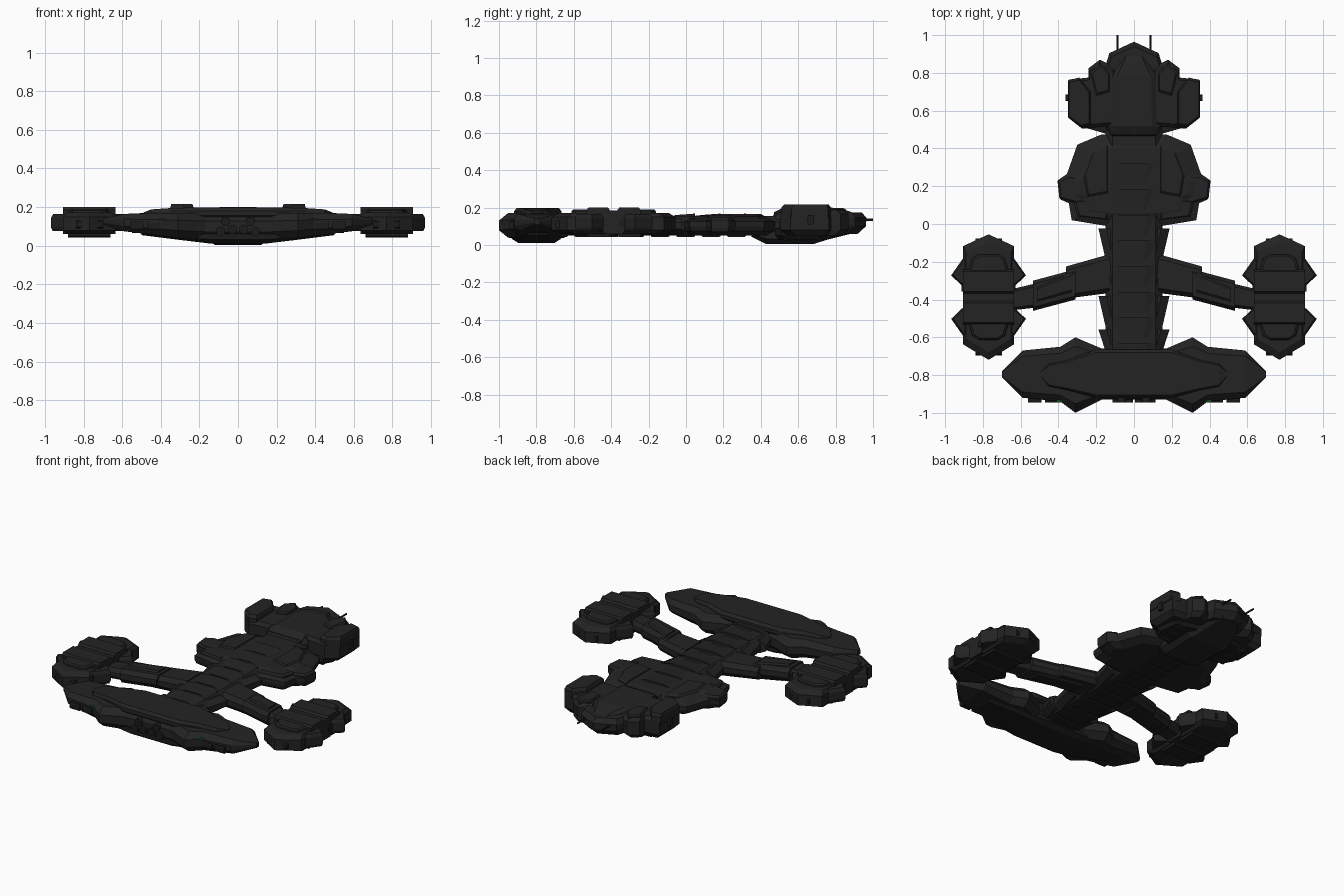
import bpy, bmesh, math
from mathutils import Vector, Matrix

if "Cube" in bpy.data.objects:
    bpy.data.objects.remove(bpy.data.objects["Cube"])

def mat(name, c):
    m = bpy.data.materials.new(name)
    m.diffuse_color = (*c, 1)
    m.use_nodes = True
    m.node_tree.nodes["Principled BSDF"].inputs["Base Color"].default_value = m.diffuse_color
    return m

HULL = mat("charcoal_hull", (0.017, 0.017, 0.017))
DARK = mat("dark_grey", (0.012, 0.012, 0.012))
GREEN = mat("green_light", (0.01, 0.12, 0.02))

def finish(name, bm, m, mirror):
    bmesh.ops.recalc_face_normals(bm, faces=bm.faces)
    me = bpy.data.meshes.new(name)
    bm.to_mesh(me)
    bm.free()
    me.materials.append(m)
    ob = bpy.data.objects.new(name, me)
    bpy.context.collection.objects.link(ob)
    if mirror:
        ob.modifiers.new("mirror", 'MIRROR')
    return ob

def skin(name, rings, m, mirror):
    bm = bmesh.new()
    rows = [[bm.verts.new(p) for p in r] for r in rings]
    n = len(rows[0])
    for a, b in zip(rows, rows[1:]):
        for i in range(n):
            bm.faces.new((a[i], a[(i + 1) % n], b[(i + 1) % n], b[i]))
    bm.faces.new(rows[0])
    bm.faces.new(rows[-1])
    return finish(name, bm, m, mirror)

def slab(name, pts, layers, centre, m=HULL, mirror=False):
    """Plan outline stacked in layers of (z, scale about centre)."""
    cx, cy = centre
    return skin(name, [[(cx + (x - cx) * s, cy + (y - cy) * s, z) for x, y in pts]
                       for z, s in layers], m, mirror)

def loft(name, stations, axis, m=HULL, mirror=False, cu=0.12, cz=0.3):
    """Chamfered section (t, u0, u1, z0, z1) swept along x or y."""
    rings = []
    for t, u0, u1, z0, z1 in stations:
        a, b = cu * (u1 - u0), cz * (z1 - z0)
        sec = [(u0 + a, z0), (u1 - a, z0), (u1, z0 + b), (u1, z1 - b),
               (u1 - a, z1), (u0 + a, z1), (u0, z1 - b), (u0, z0 + b)]
        rings.append([(t, u, z) if axis == 'x' else (u, t, z) for u, z in sec])
    return skin(name, rings, m, mirror)

def box(name, x0, x1, y0, y1, z0, z1, m=HULL, mirror=True):
    return loft(name, [(x0, y0, y1, z0, z1), (x1, y0, y1, z0, z1)], 'x', m, mirror, 0.08, 0.2)

def rod(name, loc, r, length, m=DARK, axis='Y', mirror=True, n=8):
    bm = bmesh.new()
    mt = Matrix.Translation(Vector(loc)) @ Matrix.Rotation(math.pi / 2, 4, 'X' if axis == 'Y' else 'Y')
    bmesh.ops.create_cone(bm, cap_ends=True, segments=n, radius1=r, radius2=r, depth=length, matrix=mt)
    return finish(name, bm, m, mirror)

def sym(half):
    return half + [(-x, y) for x, y in reversed(half) if x > 1e-6]

def both(stations):
    return [(-s[0], *s[1:]) for s in reversed(stations)] + stations

# Aft engine block: wide gull-shaped hull with a raised deck and belly
loft("aft_hull", both([(0.17, -.93, -.66, .03, .17), (0.31, -1.0, -.60, .04, .17),
     (0.39, -.94, -.65, .05, .17), (0.59, -.92, -.67, .075, .165), (0.70, -.81, -.78, .11, .14)]), 'x')
loft("aft_deck", both([(0.20, -.92, -.665, .14, .198), (0.35, -.88, -.72, .14, .195),
     (0.45, -.86, -.74, .14, .188), (0.49, -.81, -.78, .15, .172)]), 'x', cu=.06)
loft("aft_belly", both([(0.15, -.93, -.67, .012, .08), (0.30, -.92, -.68, .03, .08),
     (0.50, -.86, -.73, .055, .09)]), 'x', DARK)
for i in range(4):
    x = .22 + i * .09
    box(f"aft_rear_panel_{i}", x, x + .07, -.945, -.90, .085, .125, DARK)
    box(f"aft_belly_panel_{i}", x, x + .06, -.87, -.74, .03 + i * .012, .09)
box("aft_light", .37, .41, -.945, -.92, .135, .142, GREEN)

# Engine nozzles
for i, (x, z) in enumerate([(.065, .125), (.09, .075), (.03, .085)]):
    rod(f"engine_nozzle_{i}", (x, -.925, z), .024, .04, n=12)

# Spine with overlapping ribs
loft("spine", [(-.68, -.15, .15, .05, .155), (.5, -.15, .15, .05, .155)], 'y')
for i in range(4):
    y = -.025 - i * .178
    e = max(y - .155, -.67)
    loft(f"spine_rib_{i}", [(e, -.152, .152, .05, .15), (y, -.188, .188, .06, .145)], 'y')
for i in range(8):
    y = .32 - i * .136
    loft(f"spine_plate_{i}", [(y - .11, -.085, .085, .13, .16), (y, -.11, .11, .13, .168)], 'y', cu=.2)
    box(f"keel_panel_{i}", -.09, .09, y - .1, y, .042, .07, DARK, False)

# Shoulder armour around the front of the spine
slab("shoulder_hull", sym([(.15, -.01), (.33, .02), (.345, .11), (.39, .13), (.405, .23), (.355, .265),
     (.30, .42), (.17, .475)]), [(.05, .82), (.075, .97), (.10, 1), (.125, 1), (.158, .72)], (0, .22))
slab("shoulder_flap", [(.27, .10), (.395, .135), (.405, .228), (.35, .26), (.28, .25)],
     [(.07, .9), (.09, 1), (.135, 1), (.148, .85)], (.33, .18), mirror=True)
slab("shoulder_plate", [(.14, .16), (.25, .14), (.27, .26), (.22, .39), (.14, .42)],
     [(.13, 1), (.155, 1), (.165, .88)], (.17, .27), mirror=True)
slab("shoulder_rear_plate", [(.14, .02), (.30, .04), (.32, .12), (.14, .14)],
     [(.12, 1), (.145, 1), (.155, .88)], (.2, .08), mirror=True)

# Head: nose, deck, belly and cheek pods
slab("head_nose", sym([(.12, .46), (.17, .55), (.17, .78), (.13, .905), (0, .965)]),
     [(.06, .85), (.10, .99), (.145, 1), (.175, .92)], (0, .65))
loft("head_deck", [(.47, -.125, .125, .14, .175), (.52, -.125, .125, .14, .20), (.78, -.12, .12, .14, .20),
     (.86, -.07, .07, .14, .185), (.90, -.05, .05, .14, .17)], 'y')
loft("head_belly", [(.35, -.12, .12, .045, .1), (.43, -.15, .15, .005, .1), (.68, -.16, .16, .005, .1),
     (.76, -.13, .13, .03, .1), (.90, -.08, .08, .065, .1)], 'y')
slab("cheek_pod", [(.10, .52), (.275, .505), (.345, .56), (.345, .765), (.24, .775), (.24, .825), (.18, .87), (.10, .83)],
     [(.05, .8), (.08, 1), (.165, 1), (.185, .88)], (.2, .67), mirror=True)
slab("cheek_top", [(.23, .52), (.28, .51), (.35, .565), (.35, .76), (.29, .775), (.23, .70)],
     [(.15, 1), (.20, 1), (.217, .9)], (.30, .65), mirror=True)
slab("brow_plate", [(.13, .70), (.20, .68), (.23, .80), (.18, .855), (.13, .80)],
     [(.16, 1), (.19, 1), (.198, .85)], (.17, .76), mirror=True)
slab("cheek_belly", [(.12, .47), (.26, .51), (.30, .58), (.28, .72), (.12, .76)],
     [(.03, .85), (.05, 1), (.09, 1)], (.18, .62), DARK, True)
box("cheek_nub", .33, .362, .65, .685, .11, .16, DARK)
rod("nose_antenna", (.087, .94, .135), .006, .12, n=6)
for i in range(3):
    box(f"head_belly_panel_{i}", .17, .25, .52 + i * .075, .57 + i * .075, .025, .06)

# Stepped arms out to the side pods
loft("arm_inner", [(.13, -.365, -.16, .055, .15), (.36, -.395, -.225, .065, .145)], 'x', mirror=True)
loft("arm_middle", [(.31, -.40, -.24, .07, .155), (.535, -.46, -.30, .07, .16)], 'x', mirror=True)
loft("arm_outer", [(.50, -.44, -.31, .08, .15), (.67, -.46, -.35, .075, .15)], 'x', mirror=True)
loft("arm_plate", [(.33, -.36, -.26, .14, .163), (.51, -.41, -.335, .14, .17)], 'x', mirror=True)
loft("arm_under_plate", [(.20, -.34, -.22, .045, .07), (.48, -.40, -.31, .06, .09)], 'x', DARK, True)

# Side pods: core, end caps, corner flaps and gun decks
PX, PY = .77, -.387
slab("pod_core", [(PX + sx * x, PY + sy * y) for sx, sy, ps in (
        (1, 1, [(.135, .06), (.135, .27), (.0, .332)]), (-1, 1, [(.135, .27), (.135, .06)]),
        (-1, -1, [(.135, .06), (.135, .25), (0, .332)]), (1, -1, [(.135, .25), (.135, .06)]))
        for x, y in ps], [(.06, .85), (.08, 1), (.15, 1), (.172, .88)], (PX, PY), mirror=True)
for sy, e in ((1, "front"), (-1, "rear")):
    for sx, s in ((1, "outer"), (-1, "inner")):
        slab(f"pod_flap_{e}_{s}", [(PX + sx * x, PY + sy * y) for x, y in
             [(.09, .04), (.135, .055), (.198, .115), (.135, .205), (.09, .22)]],
             [(.075, .88), (.095, 1), (.145, 1), (.165, .85)], (PX + sx * .12, PY + sy * .12), mirror=True)
    slab(f"pod_end_cap_{e}", [(PX + x, PY + sy * y) for x, y in
         [(-.11, .12), (.11, .12), (.085, .205), (.05, .225), (-.05, .225), (-.085, .205)]],
         [(.15, 1.05), (.182, 1), (.19, .88)], (PX, PY + sy * .16), mirror=True)
    y0, y1 = sorted((PY + sy * .02, PY + sy * .145))
    box(f"pod_top_deck_{e}", PX - .135, PX + .135, y0, y1, .13, .20)
    box(f"pod_belly_{e}", PX - .11, PX + .11, y0, y1, .043, .08, DARK)
    box(f"pod_chin_{e}", PX - .07, PX + .07, *sorted((PY + sy * .2, PY + sy * .31)), .09, .13, DARK)
    for i in (-1, 1):
        box(f"pod_side_vent_{e}_{i}", PX + i * .13 - .012, PX + i * .13 + .012,
            y0 + .01, y1 - .05, .10, .14, DARK)
box("pod_saddle", PX - .135, PX + .135, PY - .06, PY + .06, .06, .185)
